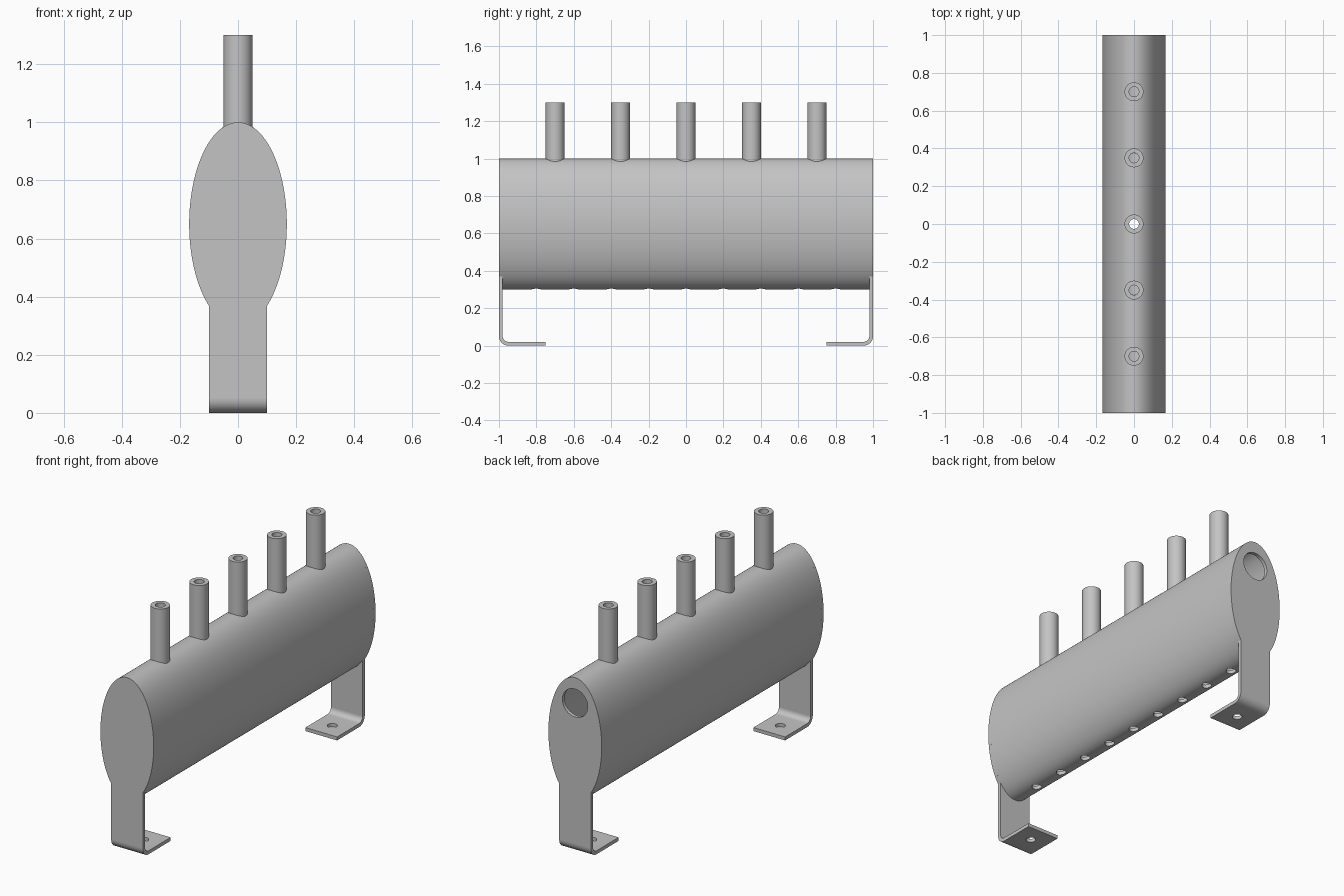
import bpy, bmesh
from math import sin, cos, pi, acos, radians
from mathutils import Matrix

if "Cube" in bpy.data.objects:
    bpy.data.objects.remove(bpy.data.objects["Cube"], do_unlink=True)

# Shared sizes
RX, RZ, CZ = 0.168, 0.35, 0.65      # oval section
WALL = 0.02                         # sheet thickness
LEG = 0.1                           # half width of a leg
BORE = 0.026                        # radius of all small holes
TUBE_Y = [0.35 * i for i in range(-2, 3)]
DRAIN_Y = [0.2 * i for i in range(-4, 5)]

steel = bpy.data.materials.new("grey steel")
steel.use_nodes = True
grey = (0.55, 0.55, 0.55, 1)
steel.diffuse_color = grey
steel.node_tree.nodes["Principled BSDF"].inputs["Base Color"].default_value = grey


def finish(bm, name):
    bmesh.ops.recalc_face_normals(bm, faces=bm.faces)
    mesh = bpy.data.meshes.new(name)
    bm.to_mesh(mesh)
    bm.free()
    mesh.materials.append(steel)
    obj = bpy.data.objects.new(name, mesh)
    bpy.context.collection.objects.link(obj)
    return obj


def extrude(points, vector, name):
    """Closed outline pushed along a vector."""
    bm = bmesh.new()
    face = bm.faces.new([bm.verts.new(p) for p in points])
    new = bmesh.ops.extrude_face_region(bm, geom=[face], use_keep_orig=True)
    verts = [g for g in new["geom"] if isinstance(g, bmesh.types.BMVert)]
    bmesh.ops.translate(bm, verts=verts, vec=vector)
    return finish(bm, name)


def rod(radius, centre, depth, name, axis="Z"):
    bm = bmesh.new()
    turn = Matrix.Rotation(pi / 2, 4, "X") if axis == "Y" else Matrix()
    bmesh.ops.create_cone(bm, cap_ends=True, segments=32, radius1=radius, radius2=radius,
                          depth=depth, matrix=Matrix.Translation(centre) @ turn)
    return finish(bm, name)


def cut(obj, cutters):
    bpy.context.view_layer.objects.active = obj
    for cutter in cutters:
        cutter.hide_render = True
        mod = obj.modifiers.new("cut", "BOOLEAN")
        mod.operation, mod.solver, mod.object = "DIFFERENCE", "EXACT", cutter
        bpy.ops.object.modifier_apply(modifier=mod.name)
        bpy.data.objects.remove(cutter, do_unlink=True)


def smooth(obj):
    bpy.ops.object.select_all(action="DESELECT")
    obj.select_set(True)
    bpy.context.view_layer.objects.active = obj
    bpy.ops.object.shade_smooth_by_angle(angle=radians(30))


def oval(rx, rz, y, start=0.0, end=2 * pi, n=96):
    """Section points, angle measured from the bottom."""
    step = (end - start) / n
    return [(rx * sin(start + i * step), y, CZ - rz * cos(start + i * step)) for i in range(n)]


# Hollow oval body, open towards the tubes and drained along the bottom
half = 1 - WALL
body = extrude(oval(RX, RZ, -half), (0, 2 * half, 0), "body_shell")
cut(body, [extrude(oval(RX - WALL, RZ - WALL, -1.1), (0, 2.2, 0), "hollow_cutter")]
    + [rod(BORE, (0, y, 0.97), 0.2, "bore_cutter") for y in TUBE_Y]
    + [rod(BORE, (0, y, 0.3), 0.2, "drain_cutter") for y in DRAIN_Y])
smooth(body)

# Row of tubes on top
for i, y in enumerate(TUBE_Y):
    tube = rod(0.05, (0, y, 1.141), 0.318, f"tube_{i + 1}")
    cut(tube, [rod(BORE, (0, y, 1.141), 0.5, "bore_cutter")])
    smooth(tube)

# End plates, each with a leg and a bent foot
BEND = 0.05
join = acos((1 - (LEG / RX) ** 2) ** 0.5)
for side, name in ((-1, "front"), (1, "back")):
    outline = oval(RX, RZ, side, join, 2 * pi - join)
    outline += [(-LEG, side, CZ - RZ * cos(join)), (-LEG, side, BEND), (LEG, side, BEND)]
    plate = extrude(outline, (0, -side * WALL, 0), f"{name}_end_plate")
    if side > 0:
        cut(plate, [rod(0.08, (0, 1, 0.855), 0.2, "inlet_cutter", "Y")])
    smooth(plate)

    def arc(r):
        return [(-LEG, side * (1 - BEND + r * cos(a)), BEND - r * sin(a))
                for a in [pi / 2 * i / 10 for i in range(11)]]
    strip = arc(BEND) + [(-LEG, side * 0.75, 0), (-LEG, side * 0.75, WALL)]
    strip += arc(BEND - WALL)[::-1]
    foot = extrude(strip, (2 * LEG, 0, 0), f"{name}_foot")
    cut(foot, [rod(BORE, (0, side * 0.85, 0), 0.2, "bolt_cutter")])
    smooth(foot)
